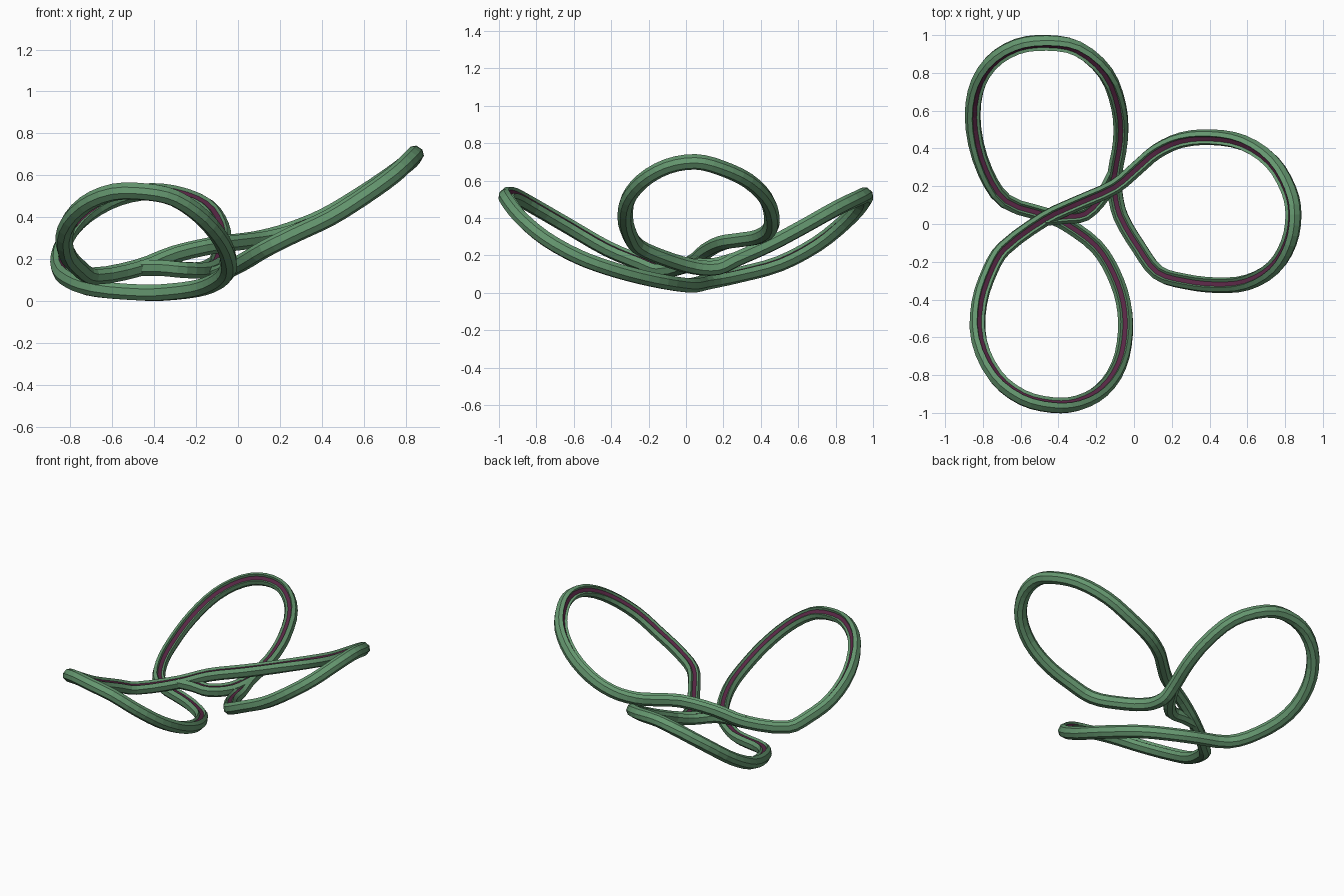
import bpy, bmesh
from mathutils import Vector

if "Cube" in bpy.data.objects:
    bpy.data.objects.remove(bpy.data.objects["Cube"])

def material(name, color):
    m = bpy.data.materials.new(name)
    m.diffuse_color = color
    m.use_nodes = True
    m.node_tree.nodes["Principled BSDF"].inputs["Base Color"].default_value = m.diffuse_color
    return m

green = material("green", (0.13, 0.31, 0.16, 1))
purple = material("purple", (0.1, 0.02, 0.06, 1))

# Tube cross-section (side, up) with a groove on the upper side
half = [(0.012, 0.024), (0.022, 0.037), (0.039, 0.016), (0.037, -0.018), (0.016, -0.039)]
profile = half + [(-x, y) for x, y in reversed(half)]
BOWL_CENTRE = Vector((-0.2, 0, 1.3))

def smooth_path(pts, closed, steps=3):
    p = [Vector(q) for q in pts]
    n = len(p)
    get = (lambda i: p[i % n]) if closed else (lambda i: p[max(0, min(n - 1, i))])
    out = []
    for i in range(n if closed else n - 1):
        a, b, c, d = (get(i + k) for k in (-1, 0, 1, 2))
        # tangents limited by the span, so corners stay tight
        span = (c - b).length
        m0 = (c - a).normalized() * span
        m1 = (d - b).normalized() * span
        for s in range(steps):
            t = s / steps
            out.append((2*t**3 - 3*t*t + 1) * b + (t**3 - 2*t*t + t) * m0
                       + (3*t*t - 2*t**3) * c + (t**3 - t*t) * m1)
    if not closed:
        out.append(p[-1])
    return out

def grooved_tube(name, pts, closed):
    path = smooth_path(pts, closed)
    n, k = len(path), len(profile)
    bm = bmesh.new()
    rings = []
    for i, p in enumerate(path):
        a = path[i - 1] if (closed or i) else p
        b = path[(i + 1) % n] if (closed or i < n - 1) else p
        tan = (b - a).normalized()
        up = BOWL_CENTRE - p
        up = (up - tan * up.dot(tan)).normalized()
        side = tan.cross(up)
        rings.append([bm.verts.new(p + side * x + up * y) for x, y in profile])
    for i in range(n if closed else n - 1):
        r, q = rings[i], rings[(i + 1) % n]
        for j in range(k):
            f = bm.faces.new((r[j], r[(j + 1) % k], q[(j + 1) % k], q[j]))
            f.material_index = 1 if j == k - 1 else 0
    if not closed:
        bm.faces.new(rings[0])
        bm.faces.new(rings[-1])
    bmesh.ops.recalc_face_normals(bm, faces=bm.faces)
    me = bpy.data.meshes.new(name)
    bm.to_mesh(me)
    bm.free()
    ob = bpy.data.objects.new(name, me)
    bpy.context.collection.objects.link(ob)
    me.materials.append(green)
    me.materials.append(purple)
    return ob

# Back left loop, ending at the low strand
back_loop = [(-.1, .27, .18), (-.07, .45, .26), (-.08, .62, .35), (-.15, .8, .45),
             (-.3, .93, .51), (-.46, .96, .52), (-.62, .94, .475), (-.76, .85, .38),
             (-.84, .7, .26), (-.85, .5, .155), (-.79, .28, .095), (-.68, .12, .06)]
# Low strand under the crossing
low_strand = [(-.46, .045, .042), (-.36, 0, .042)]
# Front left loop
front_loop = [(-.2, -.12, .06), (-.11, -.26, .09), (-.055, -.42, .135), (-.045, -.58, .195),
              (-.08, -.75, .29), (-.17, -.88, .4), (-.3, -.95, .49), (-.43, -.96, .52),
              (-.59, -.92, .52), (-.73, -.81, .46), (-.82, -.62, .35), (-.82, -.42, .235),
              (-.76, -.24, .16), (-.69, -.13, .12)]
# Upper strand over the crossing
high_strand = [(-.47, .03, .16), (-.3, .11, .225), (-.1, .2, .27), (.02, .3, .285)]
# Right loop
right_loop = [(.12, .385, .3), (.25, .445, .335), (.41, .46, .4), (.58, .43, .5),
              (.73, .33, .6), (.82, .18, .67), (.845, .05, .7), (.82, -.1, .675),
              (.74, -.23, .6), (.6, -.31, .5), (.44, -.325, .4), (.27, -.305, .32),
              (.13, -.26, .25), (.03, -.13, .19), (-.07, .04, .14), (-.1, .17, .135)]

grooved_tube("looped_band", back_loop + low_strand + front_loop + high_strand + right_loop, True)

# Short strand joining the crossing to the back loop
grooved_tube("crossing_strand", [(-.47, .03, .16), (-.37, .04, .16), (-.26, .055, .15),
                                 (-.16, .16, .15), (-.1, .27, .18)], False)
